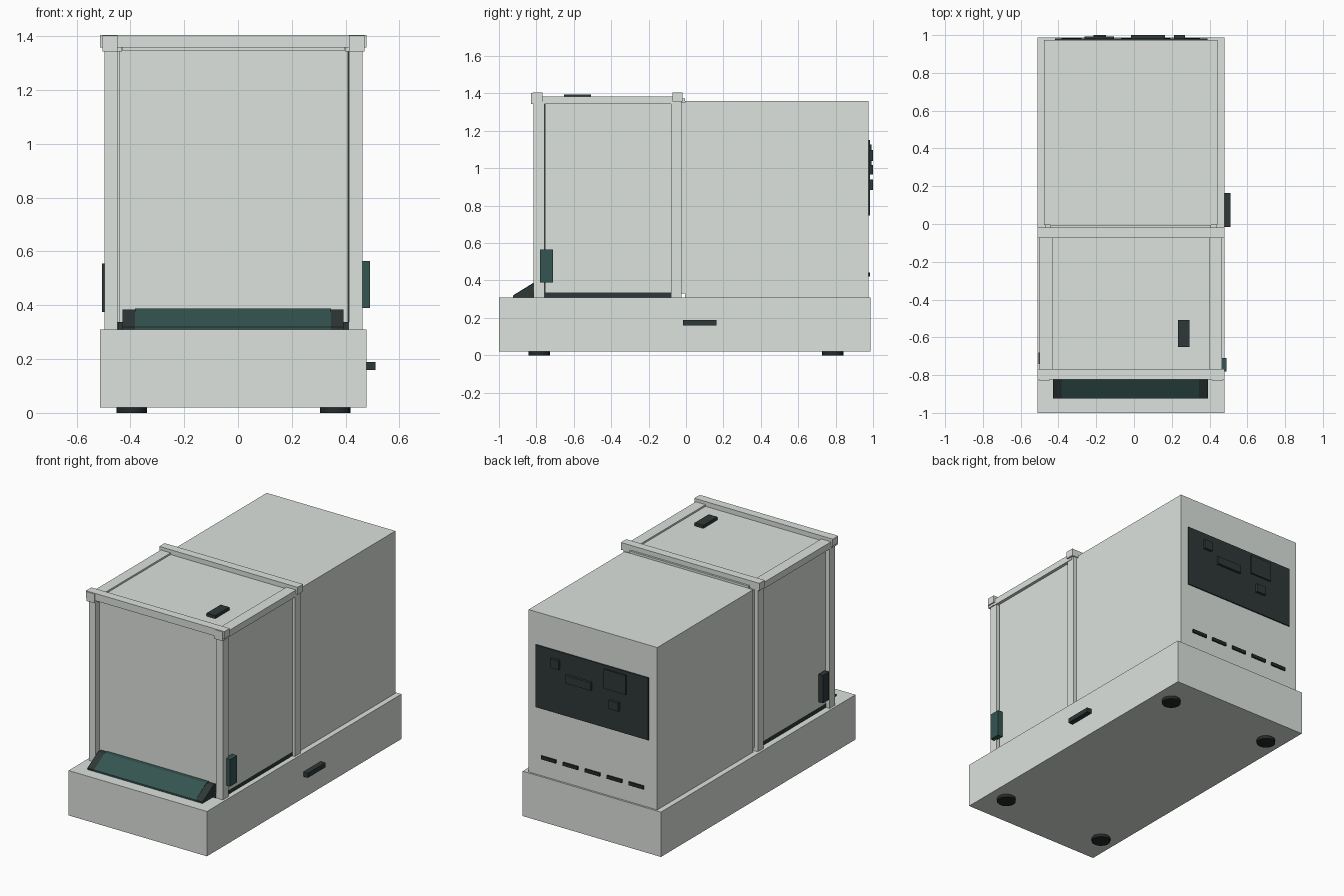
import bpy, bmesh
from mathutils import Vector

cube = bpy.data.objects.get("Cube")
if cube:
    bpy.data.objects.remove(cube, do_unlink=True)


def material(name, rgb):
    m = bpy.data.materials.new(name)
    m.use_nodes = True
    m.diffuse_color = (*rgb, 1)
    m.node_tree.nodes["Principled BSDF"].inputs["Base Color"].default_value = (*rgb, 1)
    return m


SHELL = material("pale grey shell", (0.72, 0.76, 0.725))
DARK = material("charcoal", (0.028, 0.039, 0.039))
TEAL = material("deep teal", (0.034, 0.09, 0.082))
RUBBER = material("black rubber", (0.018, 0.023, 0.023))
CX = -0.017  # centre line of the housing


def finish(bm, name, mat):
    bmesh.ops.recalc_face_normals(bm, faces=bm.faces)
    me = bpy.data.meshes.new(name)
    bm.to_mesh(me)
    bm.free()
    me.materials.append(mat)
    ob = bpy.data.objects.new(name, me)
    bpy.context.collection.objects.link(ob)
    return ob


def box(name, x, y, z, mat=SHELL):
    bm = bmesh.new()
    bmesh.ops.create_cube(bm, size=1)
    lo, hi = Vector((x[0], y[0], z[0])), Vector((x[1], y[1], z[1]))
    for v in bm.verts:
        v.co = (lo + hi) / 2 + v.co * (hi - lo)
    return finish(bm, name, mat)


def centred(name, half, y, z, mat=SHELL):
    """Box spanning the centre line."""
    return box(name, (CX - half, CX + half), y, z, mat)


def pair(name, inner, outer, y, z, mat=SHELL):
    """Two boxes mirrored about the centre line."""
    box("left_" + name, (CX + inner, CX + outer), y, z, mat)
    box("right_" + name, (CX - outer, CX - inner), y, z, mat)


def prism(name, profile, x, mat):
    """Extrude a (y, z) outline along x."""
    bm = bmesh.new()
    face = bm.faces.new([bm.verts.new((x[0], y, z)) for y, z in profile])
    ext = bmesh.ops.extrude_face_region(bm, geom=[face])["geom"]
    bmesh.ops.translate(bm, vec=(x[1] - x[0], 0, 0),
                        verts=[g for g in ext if isinstance(g, bmesh.types.BMVert)])
    return finish(bm, name, mat)


def disc(name, x, y, z0, z1, radius, mat):
    bm = bmesh.new()
    bmesh.ops.create_cone(bm, cap_ends=True, segments=24, radius1=radius,
                          radius2=radius, depth=z1 - z0)
    bmesh.ops.translate(bm, verts=bm.verts, vec=(x, y, (z0 + z1) / 2))
    ob = finish(bm, name, mat)
    bpy.context.view_layer.objects.active = ob
    ob.select_set(True)
    bpy.ops.object.shade_smooth_by_angle()
    ob.select_set(False)


# Base and feet
centred("base", 0.495, (-1, 0.987), (0.02, 0.31))
for sx in (-1, 1):
    for y in (-0.785, 0.785):
        disc("foot", CX + sx * 0.378, y, 0, 0.022, 0.057, RUBBER)
box("side_switch", (0.47, 0.511), (-0.015, 0.163), (0.16, 0.19), DARK)

# Rear cabinet and front chamber with its side panels and floor gaskets
centred("rear_cabinet", 0.46, (-0.005, 0.975), (0.31, 1.36))
centred("front_gasket", 0.429, (-0.818, -0.7), (0.31, 0.337), DARK)
box("side_gasket", (-0.472, 0.445), (-0.757, -0.07), (0.31, 0.337), DARK)
centred("chamber", 0.425, (-0.785, -0.005), (0.335, 1.374))
box("side_panels", (-0.472, 0.447), (-0.75, -0.06), (0.337, 1.36))
box("door_seal", (0.4, 0.44), (-0.758, -0.75), (0.337, 1.343), DARK)
centred("chamber_back_frame", 0.455, (-0.03, -0.004), (0.33, 1.352))
centred("front_header", 0.413, (-0.795, -0.78), (1.345, 1.36))

# Posts, cross rails and side rails
for y0, y1 in ((-0.815, -0.757), (-0.08, -0.024)):
    pair("post", 0.43, 0.48, (y0, y1), (0.31, 1.362))
centred("front_cross_rail", 0.495, (-0.822, -0.767), (1.358, 1.405))
centred("rear_cross_rail", 0.495, (-0.073, -0.018), (1.358, 1.405))
pair("side_rail", 0.414, 0.484, (-0.8, -0.04), (1.343, 1.385))
pair("rail_end", 0.43, 0.487, (-0.828, -0.77), (1.343, 1.403))

# Handles
box("top_handle", (0.232, 0.294), (-0.652, -0.508), (1.37, 1.394), DARK)
box("right_handle", (0.455, 0.49), (-0.78, -0.71), (0.39, 0.565), TEAL)
box("left_handle", (-0.505, -0.465), (-0.742, -0.68), (0.375, 0.555), DARK)

# Sloped control console
wedge = [(-0.925, 0.31), (-0.925, 0.32), (-0.815, 0.388), (-0.787, 0.388), (-0.787, 0.31)]
prism("console", wedge, (-0.383, 0.345), TEAL)
for x in ((-0.43, -0.383), (0.345, 0.393)):
    prism("console_cheek", [(y, min(z, 0.384)) for y, z in wedge], x, DARK)

# Rear service panel with connectors
box("service_panel", (-0.418, 0.388), (0.97, 0.983), (0.747, 1.15), DARK)
for name, x, z, y1 in (
        ("upper_button", (0.213, 0.27), (1.038, 1.098), 1.0),
        ("wide_socket", (-0.017, 0.163), (0.967, 1.018), 1.0),
        ("square_socket", (-0.262, -0.105), (1.003, 1.128), 0.993),
        ("lower_button", (-0.215, -0.147), (0.885, 0.94), 1.0)):
    box(name, x, (0.975, y1), z, DARK)

# Row of rear vents
for i in range(5):
    x = 0.297 - i * 0.157
    box("vent", (x - 0.053, x + 0.053), (0.97, 0.984), (0.42, 0.442), RUBBER)
